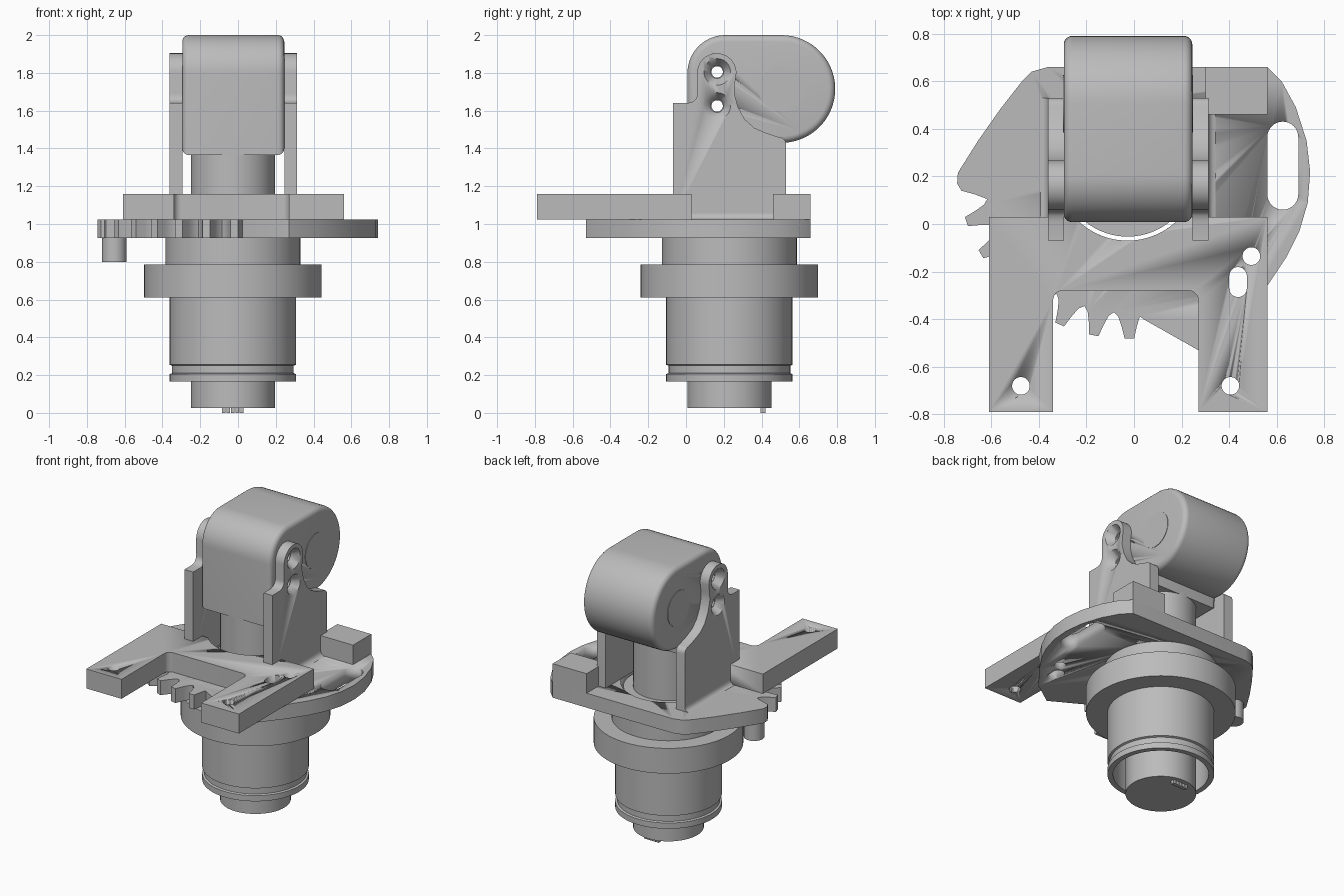
import bpy, bmesh, math
from mathutils import Matrix, Vector

if "Cube" in bpy.data.objects:
    bpy.data.objects.remove(bpy.data.objects["Cube"], do_unlink=True)

grey = bpy.data.materials.new("plain grey")
grey.use_nodes = True
grey.diffuse_color = (0.5, 0.5, 0.5, 1)
grey.node_tree.nodes["Principled BSDF"].inputs["Base Color"].default_value = (0.5, 0.5, 0.5, 1)

CX, CY = -0.027, 0.23      # main barrel axis
FLOOR, DECK = 1.025, 1.16  # heights of the sector plate and the fork plate


def finish(name, bm, smooth=True):
    bmesh.ops.recalc_face_normals(bm, faces=bm.faces[:])
    mesh = bpy.data.meshes.new(name)
    bm.to_mesh(mesh)
    bm.free()
    ob = bpy.data.objects.new(name, mesh)
    bpy.context.collection.objects.link(ob)
    mesh.materials.append(grey)
    if smooth:
        select(ob)
        bpy.ops.object.shade_smooth_by_angle(angle=math.radians(32))
    return ob


def select(ob):
    bpy.ops.object.select_all(action="DESELECT")
    bpy.context.view_layer.objects.active = ob
    ob.select_set(True)


def arc(cx, cy, r, a0, a1, n=12):
    angles = [math.radians(a0 + (a1 - a0) * i / n) for i in range(n + 1)]
    return [(cx + r * math.cos(a), cy + r * math.sin(a)) for a in angles]


def prism(name, pts, lo, hi, axis="z", bevel=0):
    """Extrude an outline along z (points x, y) or along x (points y, z)."""
    place = (lambda a, b, h: (a, b, h)) if axis == "z" else (lambda a, b, h: (h, a, b))
    bm = bmesh.new()
    base = bm.faces.new([bm.verts.new(place(a, b, lo)) for a, b in pts])
    ext = bmesh.ops.extrude_face_region(bm, geom=[base], use_keep_orig=True)["geom"]
    shift = Vector(place(0, 0, hi - lo))
    bmesh.ops.translate(bm, verts=[v for v in ext if isinstance(v, bmesh.types.BMVert)], vec=shift)
    bmesh.ops.recalc_face_normals(bm, faces=bm.faces[:])
    if bevel:
        caps = [f for f in bm.faces if len(f.verts) == len(pts)]
        edges = list({e for f in caps for e in f.edges})
        bmesh.ops.bevel(bm, geom=edges, offset=bevel, segments=5, profile=0.5, affect="EDGES")
    return finish(name, bm)


def lathe(name, profile, centre=(CX, CY), steps=72):
    """Spin a closed (radius, height) section round a vertical axis."""
    bm = bmesh.new()
    ring = [bm.verts.new((r, 0, z)) for r, z in profile]
    edges = [bm.edges.new((ring[i - 1], ring[i])) for i in range(len(ring))]
    bmesh.ops.spin(bm, geom=ring + edges, cent=(0, 0, 0), axis=(0, 0, 1),
                   angle=2 * math.pi, steps=steps, use_merge=True)
    bmesh.ops.remove_doubles(bm, verts=bm.verts[:], dist=1e-5)
    bmesh.ops.translate(bm, verts=bm.verts[:], vec=(*centre, 0))
    return finish(name, bm)


def cone_x(x0, r0, x1, r1, y, z):
    bm = bmesh.new()
    bmesh.ops.create_cone(bm, cap_ends=True, segments=32, radius1=r0, radius2=r1, depth=x1 - x0,
                          matrix=Matrix.Translation(((x0 + x1) / 2, y, z)) @ Matrix.Rotation(math.pi / 2, 4, "Y"))
    return finish("cutter", bm)


def box(name, lo, hi):
    return prism(name, [(lo[0], lo[1]), (hi[0], lo[1]), (hi[0], hi[1]), (lo[0], hi[1])], lo[2], hi[2])


def cut(ob, *cutters):
    for c in cutters:
        c.hide_render = True
        mod = ob.modifiers.new("cut", "BOOLEAN")
        mod.operation, mod.solver, mod.object = "DIFFERENCE", "EXACT", c
        select(ob)
        bpy.ops.object.modifier_apply(modifier=mod.name)
        bpy.data.objects.remove(c, do_unlink=True)


def slot(x, y0, y1, r):
    return prism("cutter", arc(x, y1, r, 0, 180, 16) + arc(x, y0, r, 180, 360, 16), 0.8, 1.3)


def hole(x, y, r):
    return prism("cutter", arc(x, y, r, 0, 360 - 360 / 64, 63), 0.8, 1.3)


# barrel: hollow stepped tube with groove, flange and neck
lathe("barrel", [(0.30, 0.165), (0.335, 0.165), (0.335, 0.205), (0.322, 0.21), (0.322, 0.25),
                 (0.335, 0.255), (0.335, 0.61), (0.47, 0.61), (0.47, 0.785), (0.357, 0.785),
                 (0.357, 0.925), (0.30, 0.925)])

# inner shaft with a collar sitting inside the bore
lathe("shaft", [(0, 0.025), (0.222, 0.025), (0.222, 0.9), (0.283, 0.9), (0.283, 1.0),
                (0.222, 1.0), (0.222, 1.4), (0, 1.4)])

# contact pins under the shaft
for i in range(5):
    x = -0.085 + i * 0.0235
    box(f"contact_pin_{i + 1}", (x, 0.395, 0), (x + 0.019, 0.42, 0.03))

# sector plate with gear teeth along the front left
outline = [(0.04, -0.40)]
for k in range(7):
    mid = -89.4 - 12.1 * k
    for da, r in ((4.2, 0.62), (2.8, 0.66), (1.6, 0.712), (-1.6, 0.712), (-2.8, 0.66), (-4.2, 0.62), (-6, 0.603)):
        a = math.radians(mid + da)
        outline.append((CX + r * math.cos(a), CY + r * math.sin(a)))
outline += [(-0.63, 0.11), (-0.67, 0.125), (-0.725, 0.14), (-0.743, 0.17), (-0.74, 0.215), (-0.655, 0.35),
            (-0.56, 0.485), (-0.47, 0.60), (-0.43, 0.64), (-0.36, 0.66), (0.56, 0.66)]
outline += [(0.62, 0.6), (0.68, 0.49), (0.725, 0.35), (0.74, 0.22), (0.73, 0.09), (0.695, -0.03),
            (0.64, -0.14), (0.56, -0.26), (0.43, -0.42), (0.27, -0.53)]
sector = prism("sector_plate", outline, 0.925, FLOOR)
cut(sector, hole(CX, CY, 0.30), slot(0.625, 0.125, 0.365, 0.065),
    hole(0.493, -0.135, 0.037), slot(0.437, -0.27, -0.218, 0.037))

# fork plate with two arms to the front
fork = prism("fork_plate", [(-0.61, -0.79), (-0.34, -0.79)] + arc(-0.30, -0.32, 0.04, 180, 90, 6)
             + arc(0.23, -0.32, 0.04, 90, 0, 6) + [(0.27, -0.79), (0.56, -0.79), (0.56, 0.03), (-0.61, 0.03)],
             FLOOR, DECK)
cut(fork, hole(CX, CY, 0.30), hole(0.493, -0.135, 0.037), slot(0.437, -0.27, -0.218, 0.037),
    hole(-0.475, -0.68, 0.037), hole(0.405, -0.68, 0.037))

# raised block at the back corner, and the stop pin under the sector
box("corner_block", (0.30, 0.46, FLOOR), (0.56, 0.66, DECK))
lathe("stop_pin", [(0, 0.8), (0.065, 0.8), (0.065, 0.93), (0, 0.93)], (-0.655, 0.19), 32)

# pair of upright brackets with countersunk screw holes
SCREWS = (1.805, 1.625)
side = ([(-0.07, FLOOR), (-0.07, 1.64), (0.01, 1.64)] + arc(0.01, 1.69, 0.05, -60, 0, 5)
        + arc(0.163, 1.80, 0.104, 180, 0, 20)
        + [(0.258, 1.74), (0.256, 1.69), (0.275, 1.62), (0.31, 1.555), (0.36, 1.51), (0.42, 1.483), (0.49, 1.46)]
        + arc(0.49, 1.42, 0.04, 70, 0, 5) + [(0.53, FLOOR)])
for name, inner, outer in (("right_bracket", -0.295, -0.362), ("left_bracket", 0.245, 0.312)):
    bracket = prism(name, side, min(inner, outer), max(inner, outer), "x")
    s = 1 if outer > 0 else -1
    for z in SCREWS:
        tip, rim = outer - s * 0.05, outer + s * 0.002
        sink = cone_x(tip, 0.035, rim, 0.072, 0.165, z) if s > 0 else cone_x(rim, 0.072, tip, 0.035, 0.165, z)
        cut(bracket, sink, cone_x(min(inner, outer) - 0.02, 0.03, max(inner, outer) + 0.02, 0.03, 0.165, z))
    # cove where the bracket meets the floor
    cove = [(outer, FLOOR), (outer + s * 0.03, FLOOR)]
    cove += [(outer + s * (0.03 - 0.03 * math.sin(t)), FLOOR + 0.03 * (1 - math.cos(t))) for t in (0.4, 0.8, 1.2, 1.57)]
    bm = bmesh.new()
    face = bm.faces.new([bm.verts.new((x, 0.03, z)) for x, z in cove])
    ext = bmesh.ops.extrude_face_region(bm, geom=[face], use_keep_orig=True)["geom"]
    bmesh.ops.translate(bm, verts=[v for v in ext if isinstance(v, bmesh.types.BMVert)], vec=(0, 0.5, 0))
    finish(name + "_cove", bm)

# rounded head with softened side edges
head = prism("head", [(0.45, 1.365), (0.008, 1.365)] + arc(0.208, 1.80, 0.20, 180, 90, 14)
             + arc(0.505, 1.715, 0.285, 90, -100, 32), -0.295, 0.245, "x", bevel=0.035)
cut(head, *[cone_x(-0.4, 0.03, 0.4, 0.03, 0.165, z) for z in SCREWS])

# thin round caps on the head sides
for name, x in (("right_cap", -0.298), ("left_cap", 0.242)):
    prism(name, arc(0.505, 1.715, 0.12, 0, 352.5, 47), x, x + 0.006, "x")
